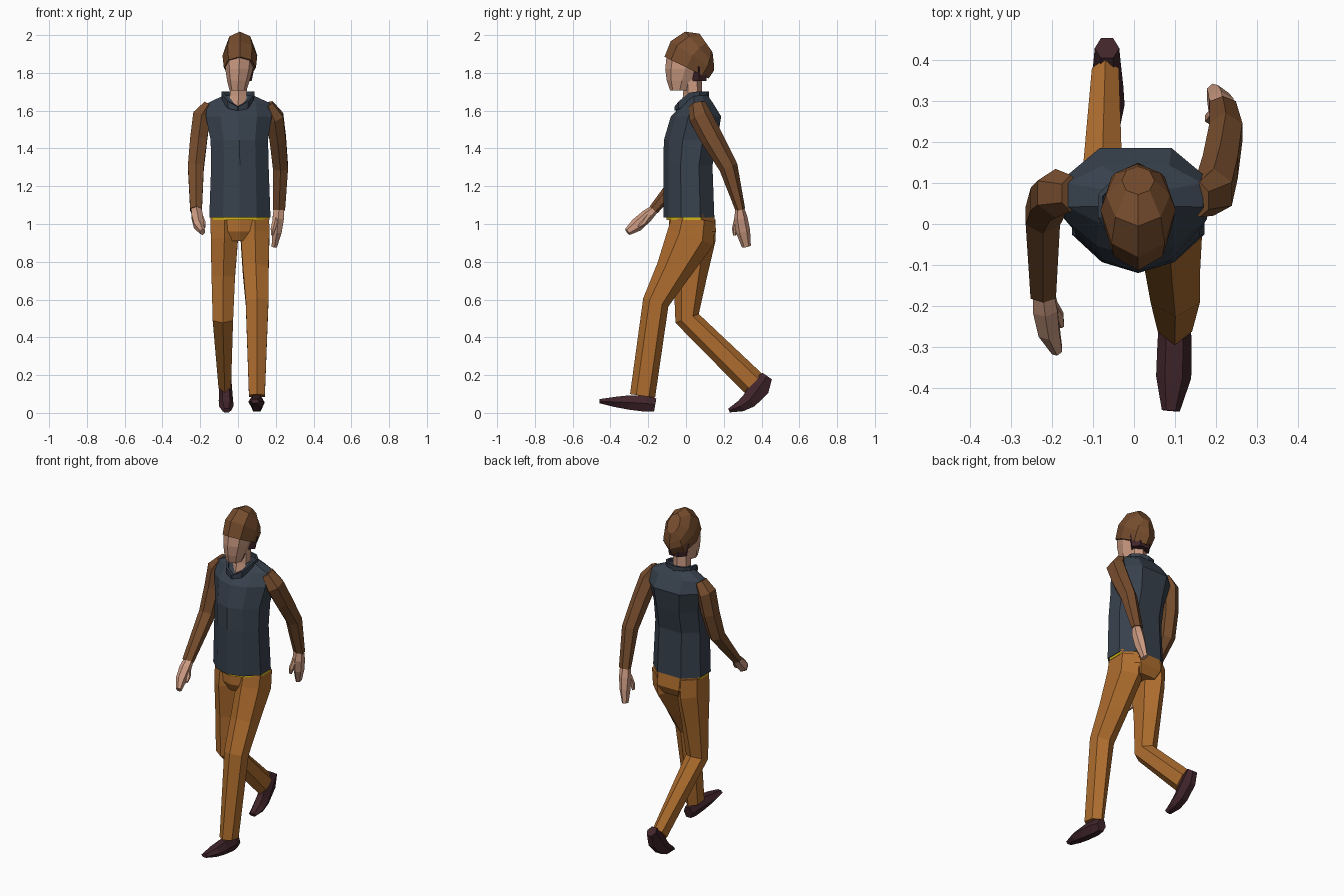
import bpy, bmesh, math
from mathutils import Vector


def material(name, rgb):
    m = bpy.data.materials.new(name)
    m.diffuse_color = (*rgb, 1)
    return m


SKIN = material("skin", (0.61, 0.33, 0.225))
VEST = material("slate vest", (0.039, 0.053, 0.074))
BROWN = material("brown hair and sleeves", (0.185, 0.075, 0.027))
TROUSERS = material("ochre trousers", (0.43, 0.155, 0.028))
DARK = material("dark leather", (0.051, 0.018, 0.024))
YELLOW = material("yellow trim", (0.66, 0.47, 0.01))


def polygon(n, turn=0.0):
    """Regular profile scaled so it spans -1..1 both ways."""
    pts = [(math.cos(turn + math.tau * i / n), math.sin(turn + math.tau * i / n)) for i in range(n)]
    mx = max(abs(p[0]) for p in pts)
    my = max(abs(p[1]) for p in pts)
    return [(x / mx, y / my) for x, y in pts]


RIDGE = polygon(6, math.pi / 2)   # edges running down front and back
FLAT = polygon(6)                 # flat top and bottom
OCT = polygon(8, math.pi / 2)
TORSO = [(0, -1), (.55, -.8), (1, -.3), (1, .45), (.5, 1),
         (-.5, 1), (-1, .45), (-1, -.3), (-.55, -.8)]


def finish(name, bm, mat):
    bmesh.ops.recalc_face_normals(bm, faces=bm.faces)
    me = bpy.data.meshes.new(name)
    bm.to_mesh(me)
    bm.free()
    me.materials.append(mat)
    ob = bpy.data.objects.new(name, me)
    bpy.context.collection.objects.link(ob)
    return ob


def loft(name, mat, rings, profile=RIDGE, level=False):
    """Skin a profile along rings of (x, y, z, half width, half depth)."""
    bm = bmesh.new()
    centres = [Vector(r[:3]) for r in rings]
    rows = []
    for i, r in enumerate(rings):
        before = centres[i] - centres[max(i - 1, 0)]
        after = centres[min(i + 1, len(rings) - 1)] - centres[i]
        t = (before.normalized() + after.normalized()).normalized()
        if level:
            t = Vector((0, 0, 1))
        side = Vector((1, 0, 0))
        side = (side - t * side.dot(t)).normalized()
        other = t.cross(side)
        rows.append([bm.verts.new(centres[i] + side * (u * r[3]) + other * (v * r[4])) for u, v in profile])
    n = len(profile)
    for a, b in zip(rows, rows[1:]):
        for k in range(n):
            bm.faces.new((a[k], a[(k + 1) % n], b[(k + 1) % n], b[k]))
    bm.faces.new(rows[0])
    bm.faces.new(rows[-1])
    return finish(name, bm, mat)


# Torso, trim and hips
loft("vest", VEST, [
    (.01, .015, 1.035, .162, .135), (.01, .01, 1.31, .152, .13), (.007, .025, 1.445, .152, .142),
    (.004, .053, 1.57, .175, .133), (.004, .065, 1.64, .165, .078), (.003, .06, 1.68, .08, .055)],
    TORSO, level=True)
loft("waist_trim", YELLOW, [(.011, .022, 1.02, .157, .125), (.011, .022, 1.045, .157, .125)], TORSO, level=True)
loft("hips", TROUSERS, [(.011, .035, .91, .10, .10), (.011, .035, .96, .145, .125),
                        (.011, .03, 1.05, .153, .118)], TORSO, level=True)

# Open collar, dipping to a V in front
bm = bmesh.new()
low, high = [], []
for k in range(11):
    a = math.tau * k / 10
    f = max(0, math.cos(a))
    x, y = .08 * math.sin(a), .05 - .065 * math.cos(a) - .04 * f
    low.append(bm.verts.new((x, y, 1.655 - .055 * f)))
    high.append(bm.verts.new((x * 1.08, y, 1.702 - .08 * f ** 2)))
for k in range(10):
    bm.faces.new((low[k], low[k + 1], high[k + 1], high[k]))
collar = finish("collar", bm, VEST)
thick = collar.modifiers.new("thickness", 'SOLIDIFY')
thick.thickness = .012
thick.offset = 0

# Neck and head
loft("neck", SKIN, [(0, .025, 1.60, .042, .06), (.002, .035, 1.68, .044, .05),
                    (.004, .035, 1.78, .044, .048)], level=True)
loft("face", SKIN, [(0, -.033, 1.708, .045, .052), (.002, -.022, 1.76, .06, .08),
                    (.006, -.005, 1.82, .073, .105), (.008, .01, 1.90, .08, .112)], OCT, level=True)

# Hair cap, its rings tilted back towards the nape
C, D, N = Vector((.01, .003, 1.828)), Vector((0, .84, -.55)), Vector((0, .55, .84))
hair = []
for u, s0, s1, half in ((0, -.13, .13, .085), (.07, -.147, .13, .092),
                        (.125, -.115, .113, .078), (.165, -.045, .075, .04)):
    p = C + N * u + D * ((s0 + s1) / 2)
    hair.append((p.x, p.y, p.z, half, (s1 - s0) / 2))
loft("hair", BROWN, hair, OCT)
loft("nape", DARK, [(.01, .068, 1.757, .062, .04), (.01, .068, 1.835, .078, .042)], FLAT, level=True)

# Arms: one swings forward, the other back
loft("forward_sleeve", BROWN, [
    (-.155, .075, 1.635, .025, .045), (-.192, .075, 1.575, .047, .06), (-.208, .06, 1.45, .045, .056),
    (-.223, .02, 1.30, .042, .05), (-.222, -.172, 1.075, .031, .027)])
loft("back_sleeve", BROWN, [
    (.16, .06, 1.635, .025, .045), (.195, .078, 1.565, .046, .062), (.211, .14, 1.45, .043, .06),
    (.225, .225, 1.30, .04, .05), (.217, .288, 1.075, .032, .026)])

# Hands with thumbs
loft("forward_hand", SKIN, [
    (-.222, -.165, 1.08, .026, .023), (-.217, -.205, 1.045, .03, .033),
    (-.208, -.26, .995, .026, .036), (-.188, -.31, .958, .013, .02)])
loft("forward_thumb", SKIN, [(-.203, -.195, 1.05, .014, .016), (-.185, -.225, 1.005, .013, .015),
                             (-.177, -.25, .985, .006, .008)])
loft("back_hand", SKIN, [
    (.217, .285, 1.085, .027, .023), (.213, .29, 1.03, .03, .036),
    (.206, .302, .96, .025, .038), (.192, .32, .88, .014, .024)])
loft("back_thumb", SKIN, [(.20, .272, 1.03, .014, .016), (.186, .258, .975, .013, .015),
                          (.18, .257, .94, .006, .008)])

# Trouser legs
loft("forward_leg", TROUSERS, [
    (.09, .04, 1.03, .075, .115), (.09, .025, .93, .076, .128), (.094, -.07, .75, .068, .092),
    (.101, -.16, .585, .06, .07), (.10, -.23, .09, .042, .067)])
loft("back_leg", TROUSERS, [
    (-.07, .04, 1.03, .075, .115), (-.072, .035, .92, .072, .122), (-.078, .022, .72, .062, .088),
    (-.08, .006, .50, .054, .066), (-.07, .357, .156, .033, .069)])

# Shoes: heel strike in front, toe-off behind
loft("forward_shoe", DARK, [
    (.10, -.163, .042, .03, .034), (.10, -.21, .05, .038, .044), (.099, -.30, .055, .042, .038),
    (.097, -.375, .058, .043, .027), (.09, -.457, .062, .022, .011)], FLAT)
loft("back_shoe", DARK, [
    (-.066, .43, .195, .03, .03), (-.066, .39, .138, .034, .056), (-.064, .335, .066, .038, .042),
    (-.062, .29, .036, .039, .03), (-.06, .228, .013, .024, .011)], FLAT)
